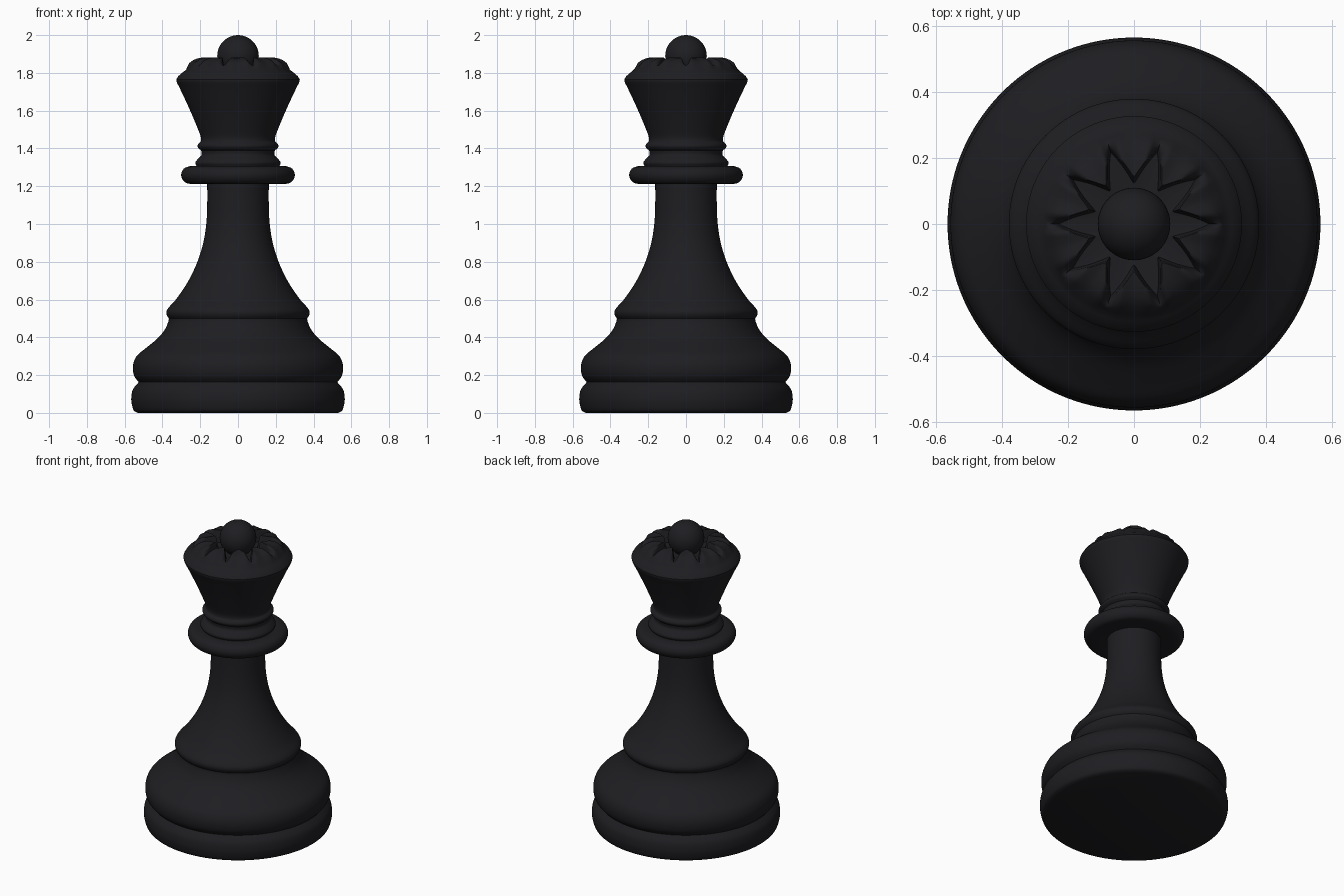
import bpy, bmesh, math
from mathutils import Vector

if "Cube" in bpy.data.objects:
    bpy.data.objects.remove(bpy.data.objects["Cube"])

SEG = 160
black = bpy.data.materials.new("black_lacquer")
black.diffuse_color = (0.013, 0.013, 0.016, 1)
black.use_nodes = True
black.node_tree.nodes["Principled BSDF"].inputs["Base Color"].default_value = black.diffuse_color


def smooth_curve(pts, steps=4):
    """Catmull-Rom through the profile points."""
    p = [Vector(q) for q in [pts[0]] + pts + [pts[-1]]]
    out = []
    for i in range(1, len(p) - 2):
        a, b, c, d = p[i - 1:i + 3]
        for s in range(steps):
            t = s / steps
            out.append(0.5 * (2 * b + (c - a) * t + (2 * a - 5 * b + 4 * c - d) * t * t
                              + (3 * b - a - 3 * c + d) * t ** 3))
    return out + [p[-1]]


def finish(obj, angle):
    obj.data.materials.append(black)
    bpy.ops.object.select_all(action='DESELECT')
    obj.select_set(True)
    bpy.context.view_layer.objects.active = obj
    bpy.ops.object.shade_smooth_by_angle(angle=math.radians(angle))


def lathe(name, profile, cap_start=False, cap_end=False, angle=40):
    """profile(theta) gives the (r, z) points, bottom/outside first."""
    bm = bmesh.new()
    cols = []
    for k in range(SEG):
        th = 2 * math.pi * k / SEG
        cols.append([bm.verts.new((r * math.cos(th), r * math.sin(th), z))
                     for r, z in profile(th)])
    for k in range(SEG):
        a, b = cols[k], cols[(k + 1) % SEG]
        for i in range(len(a) - 1):
            bm.faces.new((a[i], b[i], b[i + 1], a[i + 1]))
    if cap_start:
        bm.faces.new([c[0] for c in reversed(cols)])
    if cap_end:
        bm.faces.new([c[-1] for c in cols])
    me = bpy.data.meshes.new(name)
    bm.to_mesh(me)
    bm.free()
    obj = bpy.data.objects.new(name, me)
    bpy.context.collection.objects.link(obj)
    finish(obj, angle)


# Turned body: sections meet at crisp creases
sections = [
    [(0.53, 0), (0.551, 0.012), (0.562, 0.045), (0.565, 0.08), (0.556, 0.125), (0.525, 0.163)],
    [(0.525, 0.163), (0.547, 0.19), (0.556, 0.225), (0.553, 0.265), (0.533, 0.305),
     (0.485, 0.345), (0.425, 0.395), (0.388, 0.44), (0.37, 0.48), (0.366, 0.5)],
    [(0.366, 0.5), (0.376, 0.515), (0.379, 0.535), (0.367, 0.558), (0.325, 0.605), (0.262, 0.70),
     (0.215, 0.80), (0.184, 0.90), (0.168, 1.0), (0.163, 1.10), (0.163, 1.215)],
    [(0.163, 1.215), (0.255, 1.213), (0.288, 1.228), (0.301, 1.26), (0.288, 1.292),
     (0.255, 1.306), (0.22, 1.308)],
    [(0.22, 1.308), (0.226, 1.325), (0.212, 1.345), (0.193, 1.365), (0.195, 1.39)],
    [(0.195, 1.39), (0.212, 1.405), (0.212, 1.422), (0.197, 1.437)],
    [(0.197, 1.437), (0.196, 1.455), (0.207, 1.49), (0.253, 1.60), (0.304, 1.71), (0.324, 1.75),
     (0.327, 1.765)],
]
body = []
for s in sections:
    c = smooth_curve(s)
    body += c if not body else c[1:]
lathe("body", lambda th: body, cap_start=True)


# Crown top: ten petals around a star-shaped hollow
def crown_profile(th):
    u = (th / (2 * math.pi) * 10) % 1
    v = min(1, 2 * min(u, 1 - u))            # 0 at a notch tip, 1 at petal centre
    edge = 0.145 + 0.105 * (1 - v) ** 1.35   # star outline
    lift = min(1, v / 0.45)
    lift = lift * lift * (3 - 2 * lift)
    pts = [(0.327, 1.765), (0.316, 1.783), (0.295, 1.801)]
    petal = [(0.275, 1.818), (0.25, 1.853), (0.215, 1.869), (0.18, 1.878), (0.145, 1.882)]
    notch = [1.816, 1.83, 1.836, 1.838, 1.838]
    for (r, z), n in zip(petal, notch):
        f = (0.275 - r) / 0.13
        pts.append((0.275 + (edge - 0.275) * f, n + (z - n) * lift))
    z = pts[-1][1]
    pts += [(edge - 0.008, z - 0.008), (edge - 0.022, 1.805), (0.085, 1.80)]
    return pts


lathe("crown_top", crown_profile, cap_end=True, angle=50)

# Ball finial
bpy.ops.mesh.primitive_uv_sphere_add(segments=48, ring_count=24, radius=0.11, location=(0, 0, 1.89))
ball = bpy.context.object
ball.name = "ball_finial"
finish(ball, 40)
